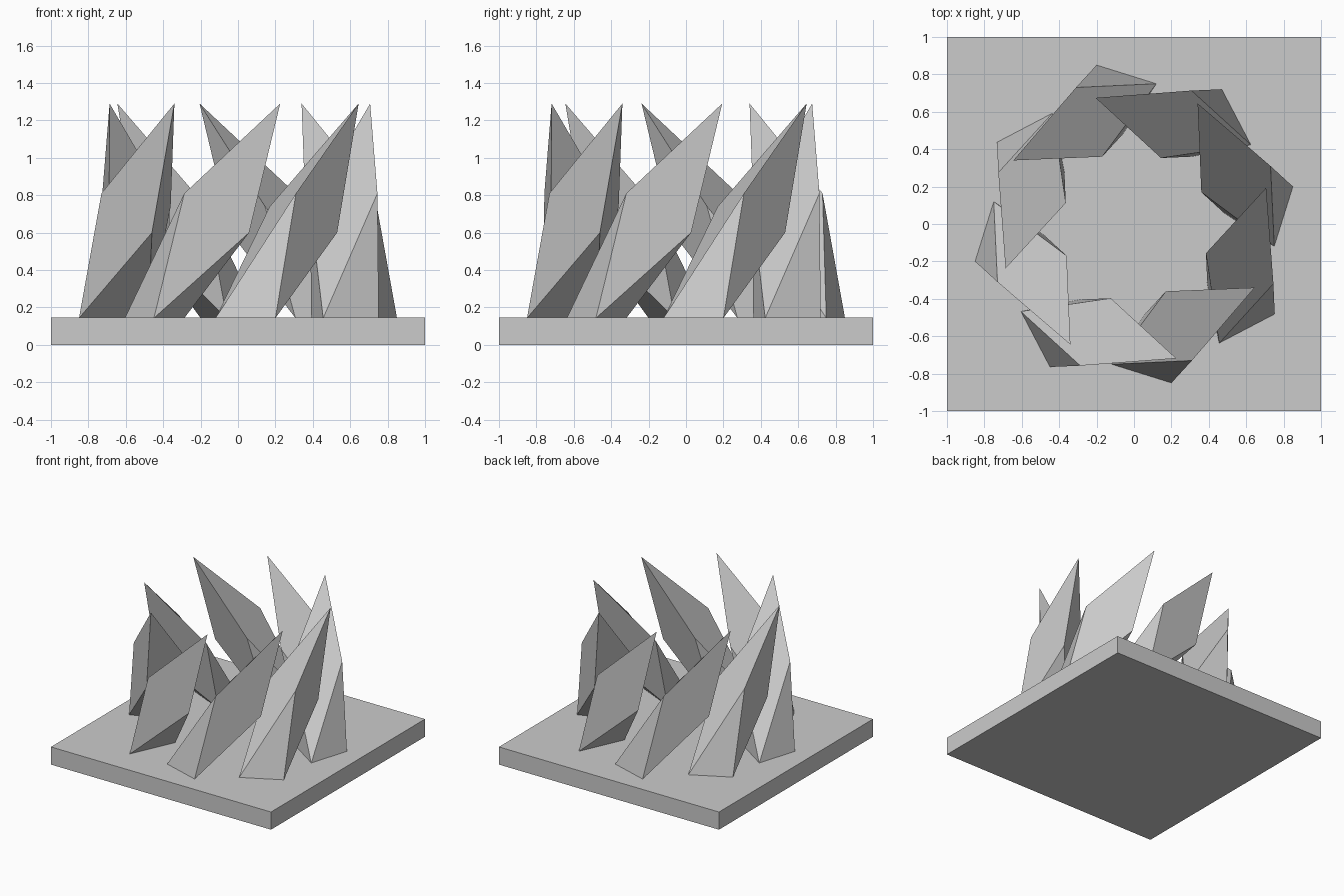
import bpy
import bmesh
from math import radians
from mathutils import Matrix, Vector

old = bpy.data.objects.get("Cube")
if old:
    bpy.data.objects.remove(old, do_unlink=True)

# One plain stone colour
stone = bpy.data.materials.new("light_grey_stone")
stone.use_nodes = True
grey = (0.6, 0.6, 0.6, 1.0)
stone.diffuse_color = grey
stone.node_tree.nodes["Principled BSDF"].inputs["Base Color"].default_value = grey

SLAB_TOP = 0.145


def finish(name, bm):
    bmesh.ops.recalc_face_normals(bm, faces=bm.faces)
    mesh = bpy.data.meshes.new(name)
    bm.to_mesh(mesh)
    bm.free()
    mesh.materials.append(stone)
    obj = bpy.data.objects.new(name, mesh)
    bpy.context.scene.collection.objects.link(obj)
    return obj


# Square base slab
bm = bmesh.new()
bmesh.ops.create_cube(bm, size=1)
bmesh.ops.scale(bm, vec=(2, 2, SLAB_TOP), verts=bm.verts)
bmesh.ops.translate(bm, vec=(0, 0, SLAB_TOP / 2), verts=bm.verts)
finish("base_slab", bm)

# Leaning block: a skewed box standing on one cut-off corner
CORNERS = {
    "tip": (0.645, -0.34, 1.29),
    "outer": (0.31, -0.73, 0.81),
    "lower": (0.53, -0.46, 0.60),
    "inner": (0.17, -0.36, 0.74),
    "foot_front": (0.20, -0.85, SLAB_TOP - 0.002),
    "foot_back": (-0.12, -0.75, SLAB_TOP - 0.002),
    "foot_inner": (0.06, -0.48, SLAB_TOP - 0.002),
}
FACES = [
    ("tip", "outer", "foot_front", "lower"),
    ("tip", "inner", "foot_back", "outer"),
    ("tip", "lower", "foot_inner", "inner"),
    ("outer", "foot_back", "foot_front"),
    ("lower", "foot_front", "foot_inner"),
    ("inner", "foot_inner", "foot_back"),
    ("foot_front", "foot_back", "foot_inner"),
]


def leaning_block(name, angle, shift):
    place = Matrix.Translation(shift) @ Matrix.Rotation(radians(angle), 4, "Z")
    bm = bmesh.new()
    verts = {key: bm.verts.new(place @ Vector(co)) for key, co in CORNERS.items()}
    for face in FACES:
        bm.faces.new([verts[key] for key in face])
    finish(name, bm)


# Ring of eight blocks; every second one sits slightly off centre
for i in range(8):
    shift = Vector((0.01, -0.022, 0)) if i % 2 else Vector((0, 0, 0))
    leaning_block(f"leaning_block_{i + 1}", 45 * i, shift)
